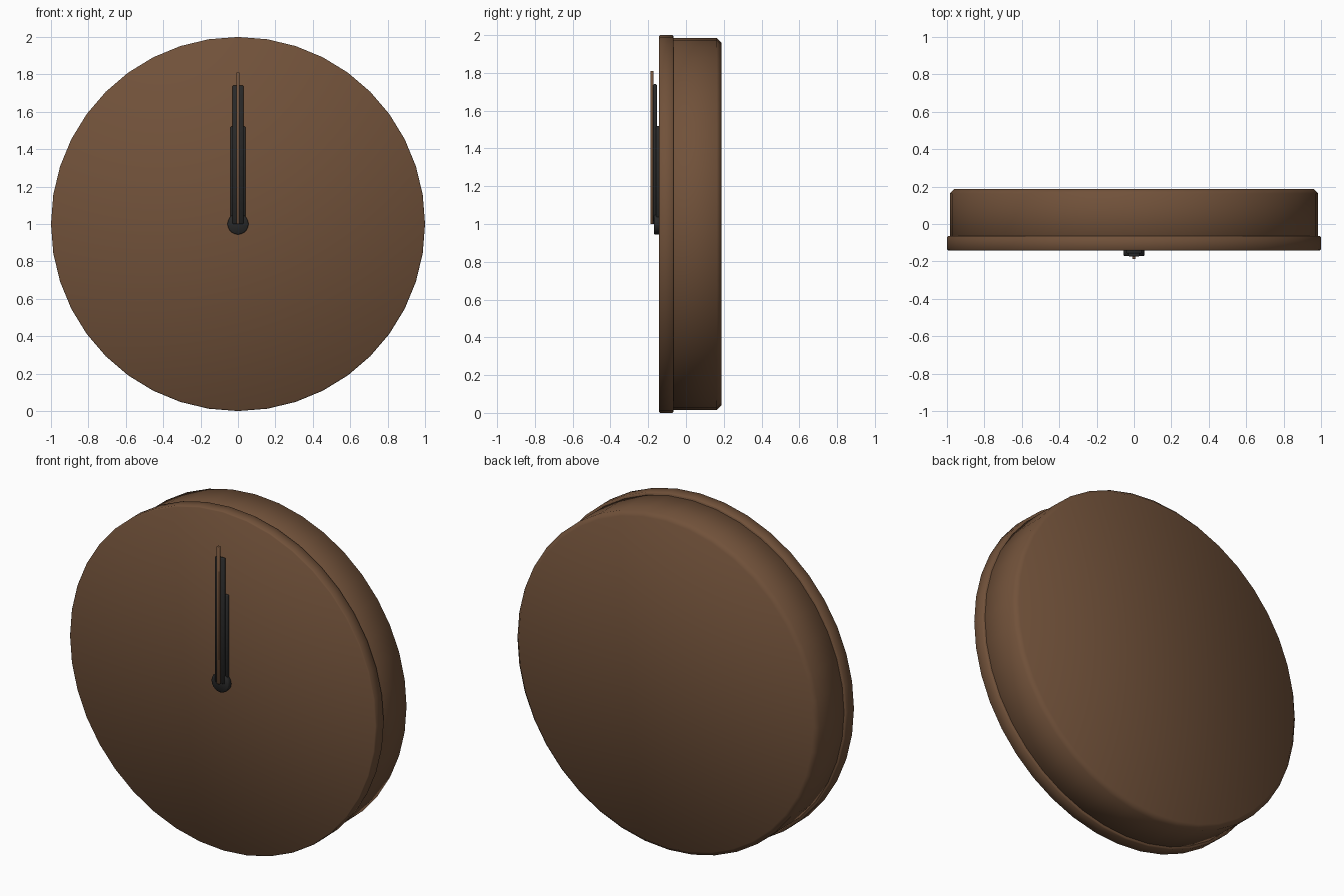
import bpy, bmesh, math
from mathutils import Matrix

cube = bpy.data.objects.get("Cube")
if cube:
    bpy.data.objects.remove(cube, do_unlink=True)


def material(name, rgb):
    mat = bpy.data.materials.new(name)
    mat.use_nodes = True
    mat.diffuse_color = (*rgb, 1)
    mat.node_tree.nodes["Principled BSDF"].inputs["Base Color"].default_value = (*rgb, 1)
    return mat


brown = material("walnut brown", (0.165, 0.083, 0.042))
black = material("matte black", (0.022, 0.022, 0.022))
CENTRE = 1.0


def finish(name, bm, mat, bevel, smooth):
    # Chamfer the sharp edges and make the object
    bm.normal_update()
    sharp = [e for e in bm.edges if e.calc_face_angle(0) > math.radians(60)]
    bmesh.ops.bevel(bm, geom=sharp, offset=bevel, segments=1, affect='EDGES')
    bmesh.ops.recalc_face_normals(bm, faces=bm.faces)
    for f in bm.faces:
        f.smooth = smooth
    mesh = bpy.data.meshes.new(name)
    bm.to_mesh(mesh)
    bm.free()
    mesh.materials.append(mat)
    obj = bpy.data.objects.new(name, mesh)
    bpy.context.collection.objects.link(obj)


def disc(name, radius, y0, y1, sides, mat, bevel):
    bm = bmesh.new()
    turn = Matrix.Translation((0, (y0 + y1) / 2, CENTRE)) @ Matrix.Rotation(math.pi / 2, 4, 'X')
    bmesh.ops.create_cone(bm, cap_ends=True, segments=sides, radius1=radius,
                          radius2=radius, depth=y1 - y0, matrix=turn)
    finish(name, bm, mat, bevel, True)


def hand(name, width, z0, z1, y0, y1, mat, bevel):
    bm = bmesh.new()
    place = Matrix.Translation((0, (y0 + y1) / 2, (z0 + z1) / 2))
    bmesh.ops.create_cube(bm, size=1, matrix=place @ Matrix.Diagonal((width, y1 - y0, z1 - z0, 1)))
    finish(name, bm, mat, bevel, True)


# Case: rear body and wider front rim
disc("case_body", 0.985, -0.10, 0.188, 40, brown, 0.025)
disc("front_rim", 1.0, -0.142, -0.065, 40, brown, 0.006)

# Hub and the three stacked hands at twelve o'clock
disc("hub", 0.056, -0.170, -0.138, 20, black, 0.004)
hand("hour_hand", 0.082, CENTRE, 1.52, -0.158, -0.138, black, 0.004)
hand("minute_hand", 0.06, CENTRE, 1.74, -0.174, -0.154, black, 0.004)
hand("second_hand", 0.018, CENTRE, 1.81, -0.188, -0.172, brown, 0.002)
